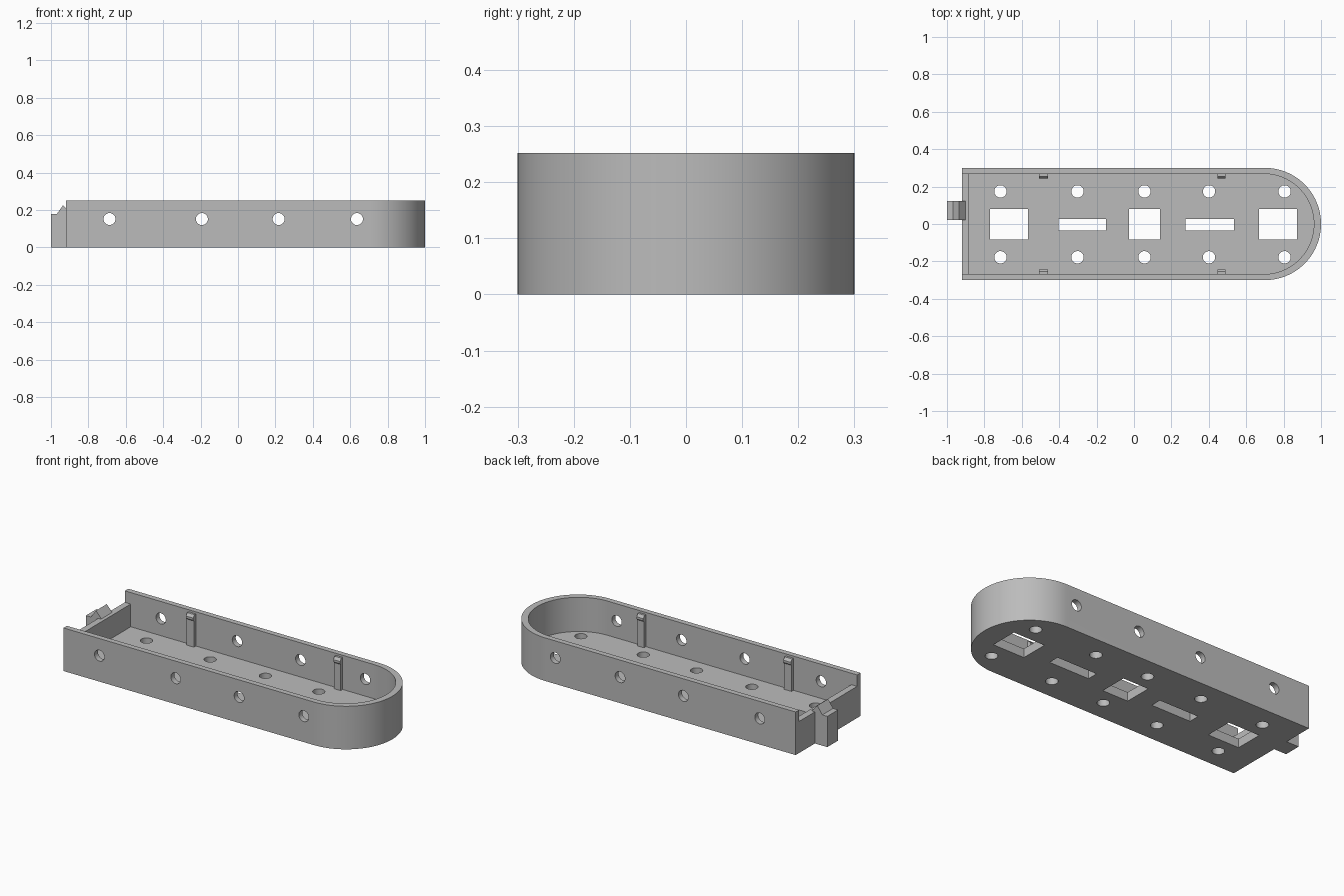
import bpy, bmesh, math

if "Cube" in bpy.data.objects:
    bpy.data.objects.remove(bpy.data.objects["Cube"])

grey = bpy.data.materials.new("grey plastic")
grey.diffuse_color = (0.5, 0.5, 0.5, 1)
grey.use_nodes = True
grey.node_tree.nodes["Principled BSDF"].inputs["Base Color"].default_value = grey.diffuse_color


def prism(name, points, lo, hi, axis="z"):
    """Extrude a closed outline: axis z uses (x, y), y uses (x, z), x uses (y, z)."""
    place = {"z": lambda a, b, c: (a, b, c),
             "y": lambda a, b, c: (a, c, b),
             "x": lambda a, b, c: (c, a, b)}[axis]
    bm = bmesh.new()
    face = bm.faces.new([bm.verts.new(place(a, b, lo)) for a, b in points])
    ext = bmesh.ops.extrude_face_region(bm, geom=[face])
    move = place(0, 0, hi - lo)
    bmesh.ops.translate(bm, vec=move,
                        verts=[v for v in ext["geom"] if isinstance(v, bmesh.types.BMVert)])
    bmesh.ops.recalc_face_normals(bm, faces=bm.faces)
    mesh = bpy.data.meshes.new(name)
    bm.to_mesh(mesh)
    bm.free()
    mesh.materials.append(grey)
    obj = bpy.data.objects.new(name, mesh)
    bpy.context.collection.objects.link(obj)
    return obj


def rect(x0, x1, y0, y1):
    return [(x0, y0), (x1, y0), (x1, y1), (x0, y1)]


def circle(cx, cy, r, n=32):
    return [(cx + r * math.cos(2 * math.pi * i / n),
             cy + r * math.sin(2 * math.pi * i / n)) for i in range(n)]


def capsule(x0, cx, r, n=48):
    """Straight left end, half-round right end."""
    arc = [(cx + r * math.cos(math.pi * (i / n - 0.5)),
            r * math.sin(math.pi * (i / n - 0.5))) for i in range(n + 1)]
    return [(x0, -r)] + arc + [(x0, r)]


def activate(obj):
    bpy.ops.object.select_all(action="DESELECT")
    obj.select_set(True)
    bpy.context.view_layer.objects.active = obj


def cut(obj, cutter):
    cutter.hide_render = True
    mod = obj.modifiers.new("cut", "BOOLEAN")
    mod.operation = "DIFFERENCE"
    mod.solver = "EXACT"
    mod.object = cutter
    activate(obj)
    bpy.ops.object.modifier_apply(modifier=mod.name)
    bpy.data.objects.remove(cutter)


FLOOR, TOP = 0.052, 0.252

# Tray shell: hollow capsule with a lowered end wall
tray = prism("tray", capsule(-0.92, 0.70, 0.30), 0, TOP)
cut(tray, prism("cavity", capsule(-0.882, 0.694, 0.268), FLOOR, 0.4))
cut(tray, prism("end_notch", rect(-1.1, -0.80, -0.268, 0.268), 0.185, 0.4))

# Square windows and narrow slots in the floor
for x0, x1, y0, y1 in ((-0.77, -0.567, -0.083, 0.081), (-0.027, 0.139, -0.083, 0.081),
                       (0.668, 0.872, -0.083, 0.081),
                       (-0.405, -0.15, -0.036, 0.028), (0.275, 0.535, -0.036, 0.028)):
    cut(tray, prism("floor_window", rect(x0, x1, y0, y1), -0.1, 0.12))

# Round holes in the floor
for x in (-0.714, -0.302, 0.056, 0.401, 0.805):
    for y in (-0.178, 0.174):
        cut(tray, prism("floor_hole", circle(x, y, 0.033), -0.1, 0.12))

# Round holes through both side walls
for x in (-0.687, -0.193, 0.217, 0.636):
    cut(tray, prism("side_hole", circle(x, 0.152, 0.032), -0.5, 0.5, "y"))

activate(tray)
bpy.ops.object.shade_smooth_by_angle(angle=math.radians(30))

# Latch block with a pointed catch on the end wall
prism("latch", [(-1, 0), (-0.91, 0), (-0.91, 0.18), (-0.90, 0.187), (-0.935, 0.226),
                (-0.968, 0.18), (-1, 0.18)], 0.022, 0.122, "y")

# Snap ribs inside the side walls, with a small catch at the top
rib = [(0.275, 0.045), (0.25, 0.045), (0.25, 0.205), (0.243, 0.212),
       (0.243, 0.225), (0.255, 0.24), (0.275, 0.24)]
for x0, x1 in ((-0.508, -0.46), (0.447, 0.49)):
    for side in (-1, 1):
        prism("snap_rib", [(side * y, z) for y, z in rib], x0, x1, "x")
